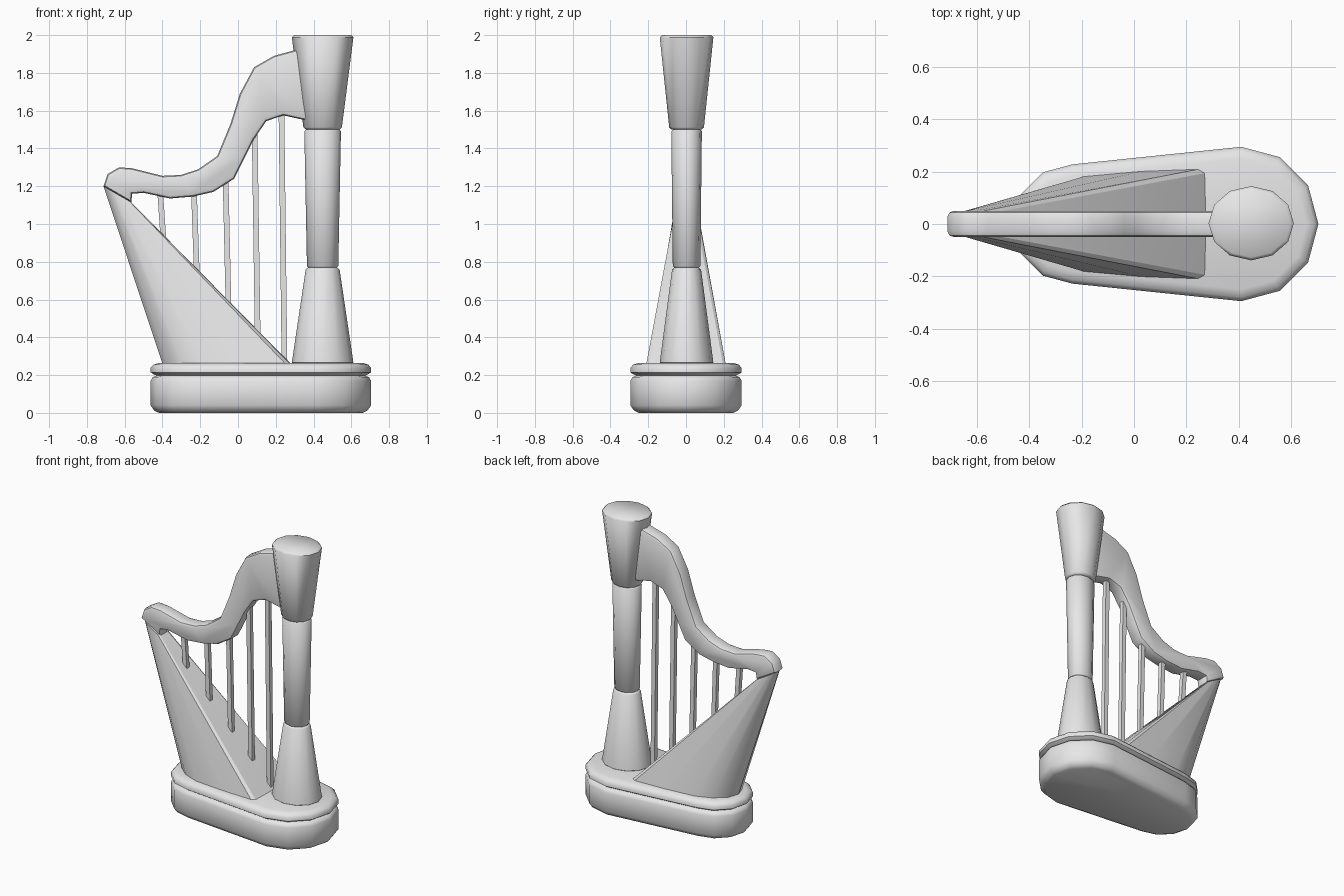
import bpy
import bmesh
from math import sin, cos, pi, radians
from mathutils import Vector

if "Cube" in bpy.data.objects:
    bpy.data.objects.remove(bpy.data.objects["Cube"])

grey = bpy.data.materials.new("plain_grey")
grey.use_nodes = True
grey.diffuse_color = (0.8, 0.8, 0.8, 1)
grey.node_tree.nodes["Principled BSDF"].inputs["Base Color"].default_value = (0.8, 0.8, 0.8, 1)


def finish(name, bm, angle=35):
    bmesh.ops.recalc_face_normals(bm, faces=bm.faces)
    mesh = bpy.data.meshes.new(name)
    bm.to_mesh(mesh)
    bm.free()
    obj = bpy.data.objects.new(name, mesh)
    mesh.materials.append(grey)
    bpy.context.collection.objects.link(obj)
    bpy.ops.object.select_all(action="DESELECT")
    obj.select_set(True)
    bpy.context.view_layer.objects.active = obj
    bpy.ops.object.shade_smooth_by_angle(angle=radians(angle))
    return obj


def loft(name, rings, angle=35):
    """Skin a stack of equal-length rings and cap both ends."""
    bm = bmesh.new()
    loops = [[bm.verts.new(p) for p in ring] for ring in rings]
    for a, b in zip(loops, loops[1:]):
        n = len(a)
        for i in range(n):
            j = (i + 1) % n
            bm.faces.new((a[i], a[j], b[j], b[i]))
    bm.faces.new(loops[0])
    bm.faces.new(loops[-1])
    return finish(name, bm, angle)


# Base: two stacked slabs, wide round end under the column
def base_ring(z, inset):
    ring = []
    for cx, r, start in ((0.41, 0.295, -90), (-0.235, 0.228, 90)):
        for k in range(7):
            a = radians(start + 30 * k)
            ring.append((cx + (r - inset) * cos(a), (r - inset) * sin(a), z))
    return ring


slabs = {
    "base_slab": [(0, 0.045), (0.012, 0.02), (0.04, 0), (0.17, 0), (0.19, 0.012), (0.198, 0.035)],
    "base_rim": [(0.196, 0.035), (0.205, 0.015), (0.215, 0), (0.238, 0), (0.255, 0.015), (0.265, 0.045)],
}
for name, profile in slabs.items():
    loft(name, [base_ring(z, inset) for z, inset in profile], 50)


# Column: three tapered oval drums with softened rims
def drum(name, z0, z1, low, high):
    soft = 0.012
    rows = [(z0, low, soft), (z0 + soft, low, 0), (z1 - soft, high, 0), (z1, high, soft)]
    rings = []
    for z, (rx, ry), inset in rows:
        rings.append([(0.448 + (rx - inset) * cos(k * pi / 6), 0.003 + (ry - inset) * sin(k * pi / 6), z)
                      for k in range(12)])
    loft(name, rings, 50)


drum("column_foot", 0.255, 0.77, (0.163, 0.142), (0.09, 0.077))
drum("column_shaft", 0.765, 1.503, (0.083, 0.073), (0.097, 0.081))
drum("column_capital", 1.5, 2.0, (0.102, 0.092), (0.163, 0.142))

# Neck: S-shaped outline given thickness, long edges bevelled
upper = [(0.4, 1.93), (0.30, 1.92), (0.19, 1.89), (0.085, 1.83), (0.01, 1.69), (-0.04, 1.53),
         (-0.11, 1.36), (-0.21, 1.29), (-0.3, 1.26), (-0.4, 1.255), (-0.56, 1.295),
         (-0.63, 1.3), (-0.69, 1.265), (-0.712, 1.2)]
lower = [(-0.565, 1.115), (-0.56, 1.16), (-0.5, 1.165), (-0.36, 1.135), (-0.24, 1.145),
         (-0.13, 1.17), (-0.02, 1.24), (0.03, 1.34), (0.085, 1.45), (0.15, 1.545),
         (0.24, 1.575), (0.4, 1.54)]
bm = bmesh.new()
side = bm.faces.new([bm.verts.new((x, -0.05, z)) for x, z in upper + lower])
moved = bmesh.ops.extrude_face_region(bm, geom=[side])["geom"]
bmesh.ops.translate(bm, vec=(0, 0.1, 0), verts=[v for v in moved if isinstance(v, bmesh.types.BMVert)])
rims = [e for e in bm.edges if abs(e.verts[0].co.y - e.verts[1].co.y) < 0.01]
bmesh.ops.bevel(bm, geom=rims, offset=0.02, segments=2, profile=0.5, affect="EDGES")
finish("neck", bm, 40)

# Sound box: flat string side, rounded back, tapering up to the neck
half_foot = [(0.28, 0.0), (0.275, 0.195), (0.25, 0.21), (0.03, 0.202), (-0.19, 0.182),
             (-0.3, 0.14), (-0.375, 0.075), (-0.4, 0.0)]
half_tip = [(-0.565, 0.0), (-0.566, 0.038), (-0.575, 0.05), (-0.61, 0.05), (-0.65, 0.048),
            (-0.68, 0.04), (-0.702, 0.02), (-0.712, 0.0)]


def mirrored(half):
    return half + [(x, -y) for x, y in reversed(half[1:-1])]


foot = [(x, y, 0.26) for x, y in mirrored(half_foot)]
tip = [(x, y, 1.2 - 0.58 * (x + 0.712)) for x, y in mirrored(half_tip)]
loft("sound_box", [foot, tip], 30)

# Strings: slim square bars from the neck down into the sound box
strings = [(-0.412, 1.17, -0.395, 0.92), (-0.233, 1.17, -0.218, 0.73), (-0.066, 1.25, -0.05, 0.55),
           (0.088, 1.5, 0.104, 0.41), (0.23, 1.6, 0.246, 0.26)]
w = 0.015
for i, (xt, zt, xb, zb) in enumerate(strings):
    loft(f"string_{i + 1}", [[(x + a * w, b * w, z) for a, b in ((-1, -1), (1, -1), (1, 1), (-1, 1))]
                             for x, z in ((xb, zb), (xt, zt))])
